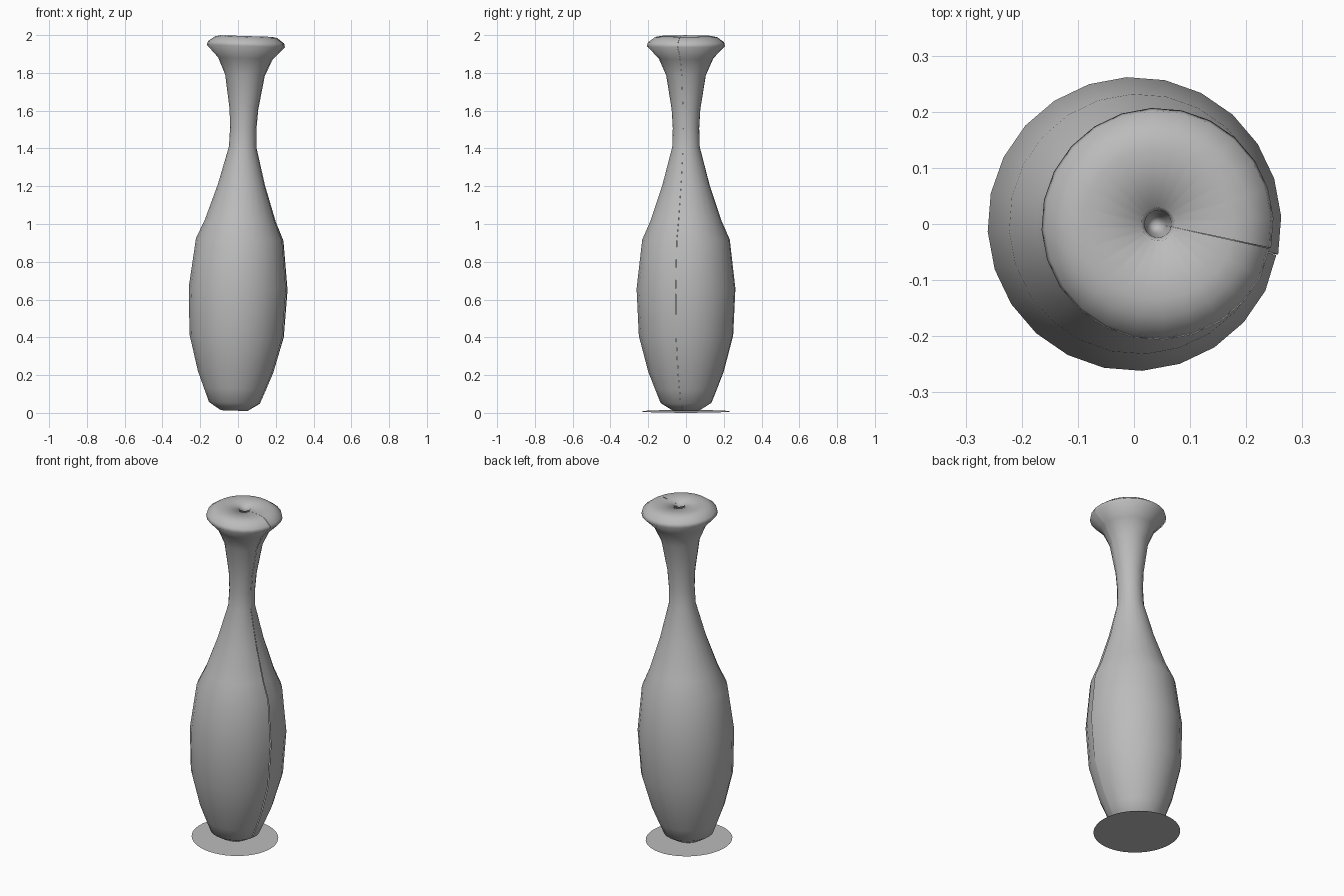
import bpy
import bmesh
from math import sin, cos, radians
from mathutils import Matrix

cube = bpy.data.objects.get("Cube")
if cube:
    bpy.data.objects.remove(cube, do_unlink=True)

SIDES = 24
START = radians(-12)          # where the turned skin begins and ends
LEAN = Matrix.Translation((-0.02, 0, 0.008)) @ Matrix.Rotation(0.032, 4, 'Y')

grey = bpy.data.materials.new("plain grey")
grey.use_nodes = True
colour = (0.5, 0.5, 0.5, 1)
grey.diffuse_color = colour
grey.node_tree.nodes["Principled BSDF"].inputs["Base Color"].default_value = colour


def finish(name, bm, smooth_angle):
    bm.transform(LEAN)
    mesh = bpy.data.meshes.new(name)
    bm.to_mesh(mesh)
    bm.free()
    mesh.materials.append(grey)
    obj = bpy.data.objects.new(name, mesh)
    bpy.context.collection.objects.link(obj)
    bpy.ops.object.select_all(action='DESELECT')
    obj.select_set(True)
    bpy.context.view_layer.objects.active = obj
    bpy.ops.object.shade_smooth_by_angle(angle=radians(smooth_angle))
    return obj


# Turned body: radius and height, from the foot up over the lip into the hole
profile = [(0.0, 0.004), (0.07, 0.004), (0.135, 0.045), (0.165, 0.12),
           (0.2, 0.21), (0.25, 0.4), (0.262, 0.65), (0.232, 0.91),
           (0.188, 1.01), (0.125, 1.2), (0.073, 1.4), (0.07, 1.5),
           (0.076, 1.6), (0.105, 1.78), (0.145, 1.87), (0.207, 1.935),
           (0.202, 1.955), (0.165, 1.982), (0.135, 1.988), (0.03, 1.983),
           (0.024, 1.96), (0.018, 1.85), (0.0, 1.8)]
bm = bmesh.new()
columns = []
for i in range(SIDES + 1):
    # The last column stops just short and slightly inside, leaving a fine seam
    last = i == SIDES
    a = START + radians(360 / SIDES * i - (0.4 if last else 0))
    k = 0.988 if last else 1
    columns.append([bm.verts.new((r * k * cos(a), r * k * sin(a), z))
                    for r, z in profile])
for left, right in zip(columns, columns[1:]):
    for j in range(len(profile) - 1):
        bm.faces.new((left[j], right[j], right[j + 1], left[j + 1]))
bmesh.ops.remove_doubles(bm, verts=bm.verts, dist=0.00005)
finish("vase_body", bm, 75)

# Thin round base sheet under the foot
bm = bmesh.new()
bmesh.ops.create_circle(bm, cap_ends=True, segments=48, radius=0.235)
finish("base_disc", bm, 30)
